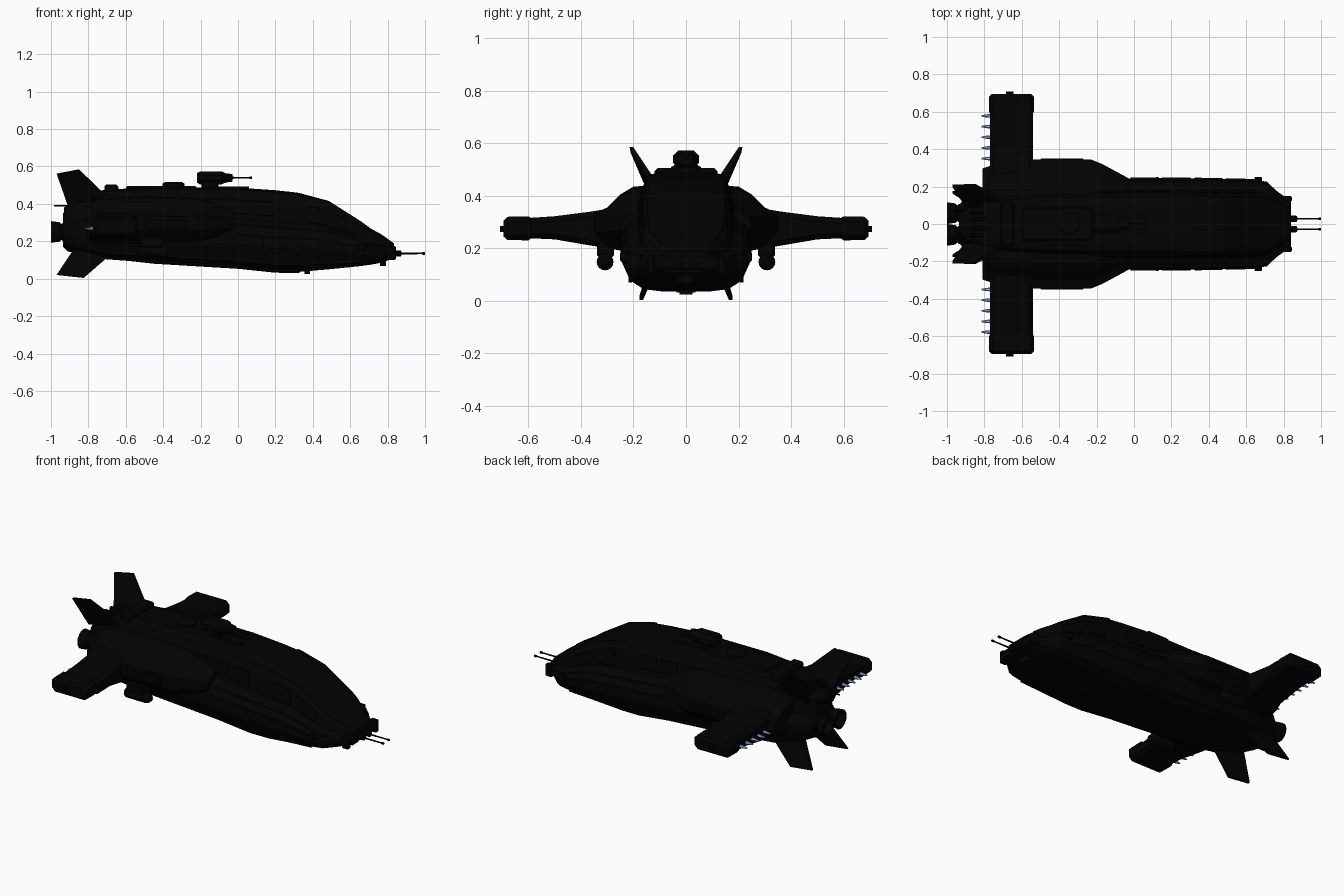
import bpy, bmesh, math
from mathutils import Vector

if "Cube" in bpy.data.objects:
    bpy.data.objects.remove(bpy.data.objects["Cube"])

def material(name, rgb):
    m = bpy.data.materials.new(name)
    m.use_nodes = True
    m.diffuse_color = (*rgb, 1)
    m.node_tree.nodes["Principled BSDF"].inputs["Base Color"].default_value = (*rgb, 1)
    return m

BLACK = material("hull black", (0.0006, 0.0006, 0.0006))
DARK = material("panel black", (0.0004, 0.0004, 0.0004))
BLUE = material("steel blue", (0.3, 0.47, 0.78))

def finish(name, bm, mat):
    bmesh.ops.recalc_face_normals(bm, faces=bm.faces)
    me = bpy.data.meshes.new(name)
    bm.to_mesh(me)
    bm.free()
    me.materials.append(mat)
    ob = bpy.data.objects.new(name, me)
    bpy.context.collection.objects.link(ob)
    return ob

def loft(name, rings, mat=BLACK):
    bm = bmesh.new()
    vs = [[bm.verts.new(p) for p in r] for r in rings]
    n = len(rings[0])
    for a, b in zip(vs, vs[1:]):
        for i in range(n):
            j = (i + 1) % n
            bm.faces.new((a[i], a[j], b[j], b[i]))
    bm.faces.new(vs[0])
    bm.faces.new(vs[-1])
    return finish(name, bm, mat)

def box(name, lo, hi, mat=BLACK, bevel=0.0):
    bm = bmesh.new()
    bmesh.ops.create_cube(bm, size=1)
    for v in bm.verts:
        v.co = [l + (h - l) * (c + 0.5) for l, h, c in zip(lo, hi, v.co)]
    if bevel:
        bmesh.ops.bevel(bm, geom=bm.edges[:], offset=bevel, segments=1, affect='EDGES')
    return finish(name, bm, mat)

def turned(name, profile, y, z, mat=BLACK, sides=16):
    """Lathe of (x, radius) pairs about an axis along x."""
    return loft(name, [[(x, y + r * math.cos(a), z + r * math.sin(a))
                        for a in (math.tau * k / sides for k in range(sides))]
                       for x, r in profile], mat)

# Main hull: x, half width, bottom, top
STATIONS = [(-0.93, 0.11, 0.17, 0.38), (-0.86, 0.17, 0.14, 0.42), (-0.72, 0.21, 0.105, 0.475),
            (-0.45, 0.235, 0.085, 0.49), (0, 0.245, 0.058, 0.487), (0.2, 0.245, 0.036, 0.473),
            (0.32, 0.243, 0.036, 0.46), (0.485, 0.24, 0.05, 0.416), (0.66, 0.235, 0.068, 0.305),
            (0.71, 0.226, 0.075, 0.268), (0.765, 0.175, 0.085, 0.238), (0.835, 0.125, 0.11, 0.188)]
SECTION = [(0.38, 0), (0.66, 0.02), (0.87, 0.095), (1, 0.26), (1, 0.44),
           (0.93, 0.53), (0.73, 0.61), (0.67, 0.88), (0.6, 0.975), (0.42, 1)]

def hull_point(x, k, s=1):
    for a, b in zip(STATIONS, STATIONS[1:]):
        if a[0] <= x <= b[0]:
            t = (x - a[0]) / (b[0] - a[0])
            w, lo, hi = (p + (q - p) * t for p, q in zip(a[1:], b[1:]))
            fy, fz = SECTION[k]
            return Vector((x, s * w * fy, lo + (hi - lo) * fz))

count = len(SECTION)
loft("hull", [[hull_point(st[0], k) for k in range(count)] +
              [hull_point(st[0], k, -1) for k in reversed(range(count))] for st in STATIONS])

def panel(name, x0, x1, k, v0, v1, s, thick=0.005, mat=DARK):
    """Thin bevelled plate lying on band k of the hull."""
    def pt(x, v):
        return hull_point(x, k, s).lerp(hull_point(x, k + 1, s), v)
    q = [pt(x0, v0), pt(x1, v0), pt(x1, v1), pt(x0, v1)]
    n = (q[1] - q[0]).cross(q[3] - q[0]).normalized()
    if n.y * s < 0:
        n = -n
    c = sum(q, Vector()) / 4
    loft(name, [[p - n * 0.008 for p in q], [p + n * thick for p in q],
                [p.lerp(c, 0.08) + n * (thick + 0.003) for p in q]], mat)

def strake(name, k, x0, x1, s, r):
    """Square rail following one long edge of the hull."""
    xs = [x0] + [st[0] for st in STATIONS if x0 < st[0] < x1] + [x1]
    loft(name, [[hull_point(x, k, s) + Vector((0, y * r, z * r))
                 for y, z in ((-1, -1), (1, -1), (1, 1), (-1, 1))] for x in xs])

for s, side in ((1, "left"), (-1, "right")):
    # Cabin windows, windshield plates and hull armour
    for i in range(3):
        x = -0.2 + i * 0.14
        panel(f"{side}_window", x, x + 0.115, 6, 0.25, 0.9, s)
    panel(f"{side}_cockpit_window", 0.36, 0.475, 6, 0.1, 0.92, s)
    panel(f"{side}_nose_window", 0.5, 0.645, 6, 0.1, 0.92, s)
    for i in range(4):
        x = -0.02 + i * 0.17
        panel(f"{side}_side_armour", x, x + 0.155, 3, 0.1, 0.9, s, 0.002, BLACK)

    # Rails along the deck edge and belly
    strake(f"{side}_deck_rail", 5, -0.1, 0.76, s, 0.006)
    strake(f"{side}_chine_rail", 2, -0.7, 0.64, s, 0.006)
    strake(f"{side}_belly_rail", 1, -0.7, 0.6, s, 0.006)
    strake(f"{side}_windshield_frame", 8, 0.3, 0.8, s, 0.004)
    box(f"{side}_nose_lamp", (0.645, s * 0.238 - 0.014, 0.15), (0.685, s * 0.238 + 0.014, 0.185), BLACK, 0.005)

    # Shoulder sponson beside the hull
    shoulder = [(0.12, 0.44), (0.2, 0.435), (0.25, 0.405), (0.3, 0.355), (0.345, 0.335),
                (0.345, 0.255), (0.3, 0.205), (0.2, 0.18)]
    rings = []
    for x, f, g in ((-0.81, 0.86, 0.65), (-0.76, 0.91, 0.9), (-0.56, 0.94, 1), (-0.54, 1, 1),
                    (-0.23, 1, 0.95), (-0.17, 0.93, 0.85), (-0.03, 0.71, 0.6)):
        rings.append([(x, s * y * f, 0.29 + (z - 0.29) * g) for y, z in shoulder])
    loft(f"{side}_shoulder", rings)
    box(f"{side}_intake_panel", (-0.5, min(s * 0.33, s * 0.35), 0.265),
        (-0.27, max(s * 0.33, s * 0.35), 0.315), DARK, 0.004)

    # Wing with tip block
    rings = []
    for y, lo, hi, x0, x1 in ((0.24, 0.19, 0.36, -0.77, -0.54), (0.36, 0.21, 0.34, -0.77, -0.54),
                              (0.5, 0.234, 0.322, -0.77, -0.54), (0.59, 0.238, 0.316, -0.77, -0.54),
                              (0.6, 0.23, 0.322, -0.775, -0.535), (0.68, 0.232, 0.32, -0.775, -0.535),
                              (0.695, 0.245, 0.305, -0.76, -0.55)):
        b = 0.02
        rings.append([(x0, s * y, lo + b), (x0 + b, s * y, lo), (x1 - b, s * y, lo), (x1, s * y, lo + b),
                      (x1, s * y, hi - b), (x1 - b, s * y, hi), (x0 + b, s * y, hi), (x0, s * y, hi - b)])
    loft(f"{side}_wing", rings)
    box(f"{side}_wing_tip_light", (-0.685, s * 0.7 - 0.008, 0.262), (-0.645, s * 0.7 + 0.008, 0.285), DARK)

    # Trailing edge spikes
    for i in range(5):
        turned(f"{side}_wing_spike", [(-0.765, 0.01), (-0.785, 0.009), (-0.815, 0.004)],
               s * (0.35 + i * 0.057), 0.268, BLUE, 6)

    # Pod and pylon under the wing
    turned(f"{side}_pod", [(-0.54, 0.018), (-0.53, 0.03), (-0.4, 0.032), (-0.38, 0.026), (-0.365, 0.012)],
           s * 0.308, 0.148)
    box(f"{side}_pod_pylon", (-0.52, s * 0.306 - 0.032, 0.165), (-0.4, s * 0.306 + 0.032, 0.225), BLACK, 0.008)

    # Tail fins: x, y, z outline points thickened across
    for name, pts in (("upper_fin", [(-0.7, 0.12, 0.44), (-0.91, 0.12, 0.39), (-0.97, 0.203, 0.562), (-0.85, 0.208, 0.585)]),
                      ("lower_fin", [(-0.68, 0.125, 0.13), (-0.88, 0.12, 0.155), (-0.97, 0.17, 0.02), (-0.825, 0.17, 0.004)])):
        thick = (0.016, 0.016, 0.007, 0.007)
        loft(f"{side}_{name}", [[(x, s * (y + d * t), z) for (x, y, z), t in zip(pts, thick)] for d in (-1, 1)])

    # Engine nozzle
    turned(f"{side}_engine", [(-0.88, 0.05), (-0.935, 0.05), (-0.945, 0.042), (-0.955, 0.052),
                              (-1.0, 0.058), (-1.0, 0.046), (-0.96, 0.035)], s * 0.058, 0.25)
    turned(f"{side}_tail_antenna", [(-0.85, 0.008), (-0.985, 0.004)], s * 0.07, 0.39, BLACK, 6)

    # Nose clamp and gun
    box(f"{side}_nose_clamp", (0.8, s * 0.135 - 0.015, 0.1), (0.845, s * 0.135 + 0.015, 0.175), BLACK, 0.006)
    turned(f"{side}_nose_gun", [(0.8, 0.018), (0.87, 0.016), (0.875, 0.005), (0.985, 0.004),
                                (0.986, 0.007), (1.0, 0.007)], s * 0.028, 0.135, BLACK, 8)

    # Long roof rails and rear roof slats
    box(f"{side}_roof_rail", (-0.14, s * 0.04 - 0.01, 0.47), (0.06, s * 0.04 + 0.01, 0.494))
    for i in range(3):
        y = s * (0.025 + i * 0.035)
        box(f"{side}_rear_slat", (-0.88, y - 0.01, 0.38), (-0.66, y + 0.01, 0.45 - i * 0.006), DARK, 0.006)

# Nose crossbar, chin sensors and keel
box("nose_crossbar", (0.79, -0.13, 0.115), (0.84, 0.13, 0.175), BLACK, 0.01)
box("chin_sensor", (0.355, -0.025, 0.024), (0.385, 0.025, 0.06))
box("nose_chin_sensor", (0.76, -0.03, 0.068), (0.79, 0.03, 0.11))
loft("keel", [[(x, y, z + d) for y, d in ((-0.05, 0.03), (-0.035, -0.006), (0.035, -0.006), (0.05, 0.03))]
              for x, z in ((-0.8, 0.125), (-0.45, 0.086), (0, 0.059), (0.2, 0.038), (0.33, 0.037))])

# Raised roof spine and hatch
box("roof_spine", (-0.6, -0.09, 0.46), (-0.22, 0.09, 0.496), BLACK, 0.008)
box("rear_roof_block", (-0.715, -0.12, 0.44), (-0.64, 0.12, 0.505), BLACK, 0.012)
def disc(name, x, r, z0, z1):
    loft(name, [[(x + q * math.cos(k * math.tau / 20), q * math.sin(k * math.tau / 20), z)
                 for k in range(20)] for q, z in ((r, z0), (r, z1 - 0.008), (r * 0.75, z1))])
disc("roof_hatch", -0.345, 0.058, 0.48, 0.517)

# Roof turret on its neck
disc("turret_neck", -0.15, 0.045, 0.47, 0.525)
outline = [(-0.03, -0.034), (0.03, -0.034), (0.05, -0.012), (0.05, 0.014), (0.028, 0.034), (-0.028, 0.034),
           (-0.05, 0.014), (-0.05, -0.012)]
loft("turret", [[(x, y * f, 0.539 + z * f) for y, z in outline]
                for x, f in ((-0.22, 0.75), (-0.205, 1), (-0.085, 1), (-0.065, 0.72), (-0.03, 0.6))])
turned("turret_barrel", [(-0.04, 0.009), (-0.02, 0.005), (0.06, 0.004), (0.061, 0.006), (0.075, 0.006)],
       0, 0.54, BLACK, 8)

# Rear engine housing
turned("engine_housing", [(-0.8, 0.13), (-0.91, 0.115), (-0.935, 0.09)], 0, 0.26, BLACK, 12)
